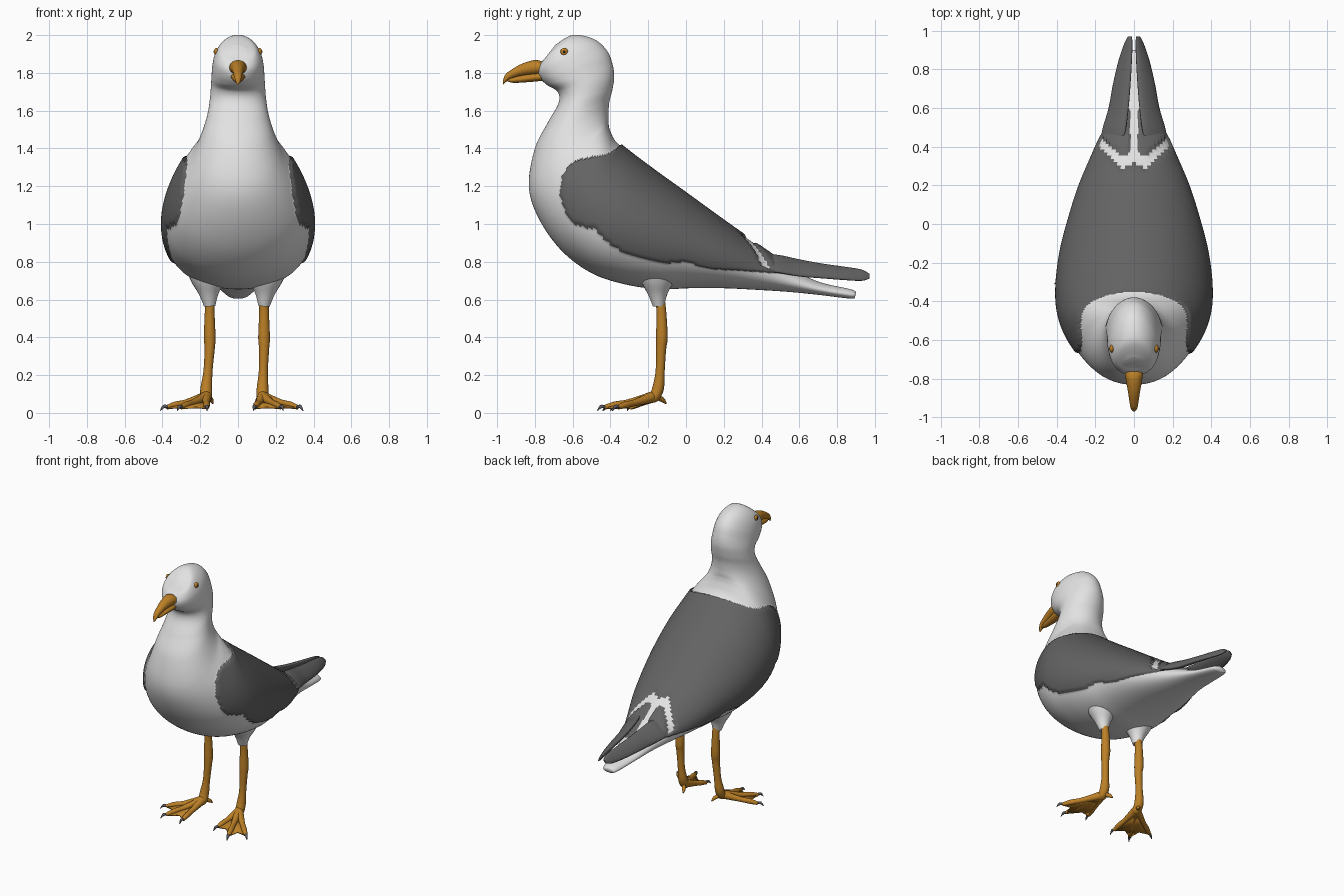
import bpy, bmesh, math
from mathutils import Vector as V
from mathutils.bvhtree import BVHTree

if "Cube" in bpy.data.objects:
    bpy.data.objects.remove(bpy.data.objects["Cube"])


def material(name, rgb):
    m = bpy.data.materials.new(name)
    m.diffuse_color = (*rgb, 1)
    m.use_nodes = True
    m.node_tree.nodes["Principled BSDF"].inputs["Base Color"].default_value = m.diffuse_color
    return m


WHITE = material("white_plumage", (0.76, 0.76, 0.76))
GREY = material("grey_plumage", (0.125, 0.125, 0.125))
ORANGE = material("orange_skin", (0.50, 0.215, 0.02))
CLAW = material("claw_grey", (0.11, 0.11, 0.12))
DARK = material("pupil_dark", (0.015, 0.012, 0.01))


def finish(bm, name, *mats, angle=50):
    bmesh.ops.recalc_face_normals(bm, faces=bm.faces)
    me = bpy.data.meshes.new(name)
    bm.to_mesh(me)
    bm.free()
    ob = bpy.data.objects.new(name, me)
    bpy.context.collection.objects.link(ob)
    for m in mats:
        me.materials.append(m)
    bpy.ops.object.select_all(action='DESELECT')
    ob.select_set(True)
    bpy.context.view_layer.objects.active = ob
    bpy.ops.object.shade_smooth_by_angle(angle=math.radians(angle))
    return ob


def spline(p0, p1, p2, p3, t):
    return 0.5 * (2 * p1 + (p2 - p0) * t + (2 * p0 - 5 * p1 + 4 * p2 - p3) * t * t
                  + (3 * p1 - p0 - 3 * p2 + p3) * t ** 3)


def loft(rings, steps=4, sides=16, sag=0.0):
    """Skin oval rings, each given by top point, bottom point and half-width vector."""
    n, dense = len(rings), []
    for i in range(n - 1):
        ids = [max(i - 1, 0), i, i + 1, min(i + 2, n - 1)]
        for s in range(steps + (i == n - 2)):
            dense.append([spline(*[rings[j][c] for j in ids], s / steps) for c in range(3)])
    bm, loops = bmesh.new(), []
    for a, b, w in dense:
        loop = []
        for k in range(sides):
            t = 2 * math.pi * k / sides
            along = math.cos(t) - sag * math.sin(t) ** 2
            loop.append(bm.verts.new((a + b) / 2 + (a - b) / 2 * along + w * math.sin(t)))
        loops.append(loop)
    for l0, l1 in zip(loops, loops[1:]):
        for k in range(sides):
            j = (k + 1) % sides
            bm.faces.new((l0[k], l0[j], l1[j], l1[k]))
    for loop in (loops[0], loops[-1]):
        c = bm.verts.new(sum((v.co for v in loop), V()) / sides)
        for k in range(sides):
            bm.faces.new((c, loop[k], loop[(k + 1) % sides]))
    return bm


def tube(name, pts, mat, steps=4, sides=12):
    d = (V(pts[-1][:3]) - V(pts[0][:3])).normalized()
    u = d.cross(V((0.3, 0, 1)) if abs(d.z) < 0.8 else V((0, 1, 0))).normalized()
    w = d.cross(u)
    rings = [(V(p[:3]) + u * p[3], V(p[:3]) - u * p[3], w * p[3]) for p in pts]
    return finish(loft(rings, steps, sides), name, mat)


def interp(table, x):
    if x <= table[0][0]:
        return table[0][1]
    for (x0, y0), (x1, y1) in zip(table, table[1:]):
        if x <= x1:
            return y0 + (y1 - y0) * (x - x0) / (x1 - x0)
    return table[-1][1]


# Folded wing outline on the body, as lower and upper height along the length
LOWER = [(-.67, 1.15), (-.64, 1.06), (-.58, .99), (-.48, .97), (-.43, .91), (-.35, .86),
         (-.2, .81), (-.1, .79), (0, .80), (.1, .765), (.3, .75), (.6, .73)]
UPPER = [(-.67, 1.15), (-.655, 1.26), (-.62, 1.31), (-.57, 1.345), (-.42, 1.37),
         (-.345, 1.42), (-.33, 3)]


def is_wing(p, nz):
    if not -.67 < p.y < .6 or not interp(LOWER, p.y) < p.z < interp(UPPER, p.y):
        return False
    s = abs(p.x)
    edge = .29 + .9 * max(s - .06, 0) + .5 * max(.06 - s, 0)
    if nz > .4 and edge < p.y < edge + .055:      # pale band across the rear
        return False
    return not (s < .02 and p.y > .32)            # pale strip between the wings


# Body, neck, head and tail: back y z, belly y z, half width
SECTIONS = [
    (.90, .640, .895, .612, .035), (.87, .655, .87, .605, .055), (.70, .695, .70, .625, .09),
    (.55, .77, .55, .64, .13), (.40, .87, .40, .65, .19), (.20, 1.01, .20, .66, .275),
    (.00, 1.155, .02, .66, .335), (-.16, 1.27, -.14, .655, .375), (-.30, 1.375, -.32, .68, .395),
    (-.37, 1.435, -.50, .74, .39), (-.40, 1.49, -.66, .86, .355), (-.41, 1.53, -.78, 1.03, .295),
    (-.41, 1.56, -.832, 1.20, .235), (-.41, 1.60, -.80, 1.40, .187), (-.405, 1.65, -.73, 1.54, .16),
    (-.39, 1.71, -.675, 1.64, .148), (-.38, 1.78, -.68, 1.70, .143), (-.39, 1.85, -.735, 1.735, .14),
    (-.42, 1.92, -.77, 1.77, .136), (-.49, 1.98, -.785, 1.81, .124), (-.60, 2.0, -.77, 1.85, .096),
    (-.69, 1.95, -.745, 1.88, .05)]
bm = loft([(V((0, a, b)), V((0, c, d)), V((w, 0, 0))) for a, b, c, d, w in SECTIONS],
          steps=12, sides=128, sag=.13)
bmesh.ops.recalc_face_normals(bm, faces=bm.faces)
bm.normal_update()
for f in bm.faces:
    f.material_index = int(is_wing(f.calc_center_median(), f.normal.z))
raised = [(v, v.normal.copy()) for v in bm.verts if all(f.material_index for f in v.link_faces)]
for v, nrm in raised:                             # wings stand slightly proud
    v.co += nrm * .012
tree = BVHTree.FromBMesh(bm)
finish(bm, "body", WHITE, GREY, angle=80)

# Wing tips: y, inner x, top z, outer x, bottom z, half thickness
TIPS = [(.40, .07, .83, .17, .75, .012), (.48, .045, .835, .165, .745, .02),
        (.60, .03, .81, .130, .725, .022), (.72, .02, .788, .108, .715, .02),
        (.84, .013, .772, .08, .705, .017), (.93, .01, .758, .05, .70, .012),
        (.972, .012, .735, .03, .712, .005)]
for side, tag in ((1, "right"), (-1, "left")):
    rings = []
    for y, xi, zt, xo, zb, th in TIPS:
        a, b = V((side * xi, y, zt)), V((side * xo, y, zb))
        rings.append((a, b, (a - b).cross(V((0, 1, 0))).normalized() * th))
    finish(loft(rings, 6, 24), tag + "_wing_tip", GREY)

# Bill halves: y, top z, bottom z, half width
UPPER_BILL = [(-.70, 1.84, 1.79, .045), (-.755, 1.858, 1.79, .048), (-.80, 1.868, 1.79, .043),
              (-.87, 1.848, 1.785, .031), (-.93, 1.813, 1.768, .022), (-.957, 1.79, 1.748, .016),
              (-.97, 1.757, 1.735, .006)]
LOWER_BILL = [(-.70, 1.80, 1.765, .038), (-.79, 1.80, 1.755, .036), (-.88, 1.785, 1.748, .025),
              (-.92, 1.775, 1.748, .018), (-.945, 1.768, 1.755, .008)]
for name, prof in (("upper_bill", UPPER_BILL), ("lower_bill", LOWER_BILL)):
    finish(loft([(V((0, y, t)), V((0, y, b)), V((w, 0, 0))) for y, t, b, w in prof], 5, 20),
           name, ORANGE)


def ball(name, loc, scale, mat):
    b = bmesh.new()
    bmesh.ops.create_uvsphere(b, u_segments=20, v_segments=12, radius=1)
    bmesh.ops.scale(b, vec=scale, verts=b.verts)
    bmesh.ops.translate(b, vec=loc, verts=b.verts)
    finish(b, name, mat)


# Legs and feet; each foot has its own toe spread (outer, middle, inner tip)
FEET = {1: ("right", .138, .13, [(.315, -.36), (.225, -.43), (.09, -.36)]),
        -1: ("left", -.15, -.168, [(-.375, -.29), (-.30, -.40), (-.165, -.40)])}
for side, (tag, top, ank, tips) in FEET.items():
    # Eye pressed into the side of the head
    hit = tree.ray_cast(V((side, -.645, 1.912)), V((-side, 0, 0)))[0]
    x = hit.x if hit else side * .1
    ball(tag + "_eye", (x, -.645, 1.912), (.012, .02, .02), ORANGE)
    ball(tag + "_pupil", (x + side * .009, -.645, 1.912), (.005, .008, .008), DARK)

    thigh = tube(tag + "_thigh", [(top + side * .01, -.15, .79, .125), (top + side * .008, -.15, .70, .09),
                                  (top + side * .005, -.15, .63, .052), (top, -.145, .565, .03)], WHITE, 5, 24)
    tube(tag + "_leg", [(top, -.14, .62, .026), (top, -.13, .53, .026), (top, -.128, .40, .031),
                        (top, -.132, .34, .027), (top * .5 + ank * .5, -.137, .22, .024),
                        (ank, -.148, .13, .031), (ank, -.17, .075, .03), (ank, -.18, .055, .015)], ORANGE, 5, 16)
    heel = V((ank, -.175, .085))
    ends = []
    for (tx, ty), part in zip(tips, ("outer", "middle", "inner")):
        tip = V((tx, ty, .03))
        ends.append(tip)
        m = heel.lerp(tip, .5)
        k = heel.lerp(tip, .78)
        tube(f"{tag}_{part}_toe", [(*heel, .03), (m.x, m.y, .055, .018), (k.x, k.y, .043, .018),
                                   (*tip, .012)], ORANGE)
        d = (tip - heel)
        d.z = 0
        c = tip + d.normalized() * .022
        e = tip + d.normalized() * .042
        tube(f"{tag}_{part}_claw", [(tip.x, tip.y, .032, .012), (c.x, c.y, .033, .009),
                                    (e.x, e.y, .012, .002)], CLAW, 3, 8)
    # Small hind toe
    tube(tag + "_hind_toe", [(ank, -.16, .085, .016), (ank - side * .025, -.125, .07, .013),
                             (ank - side * .035, -.105, .05, .004)], ORANGE, 3, 8)
    # Web with a scooped front edge between the toes
    b = bmesh.new()
    h = b.verts.new(heel - V((0, 0, .02)))
    tv = [b.verts.new(t - V((0, 0, .004))) for t in ends]
    for p, q in ((0, 1), (1, 2)):
        scoop = heel.lerp((ends[p] + ends[q]) / 2, .82)
        scoop.z = .03
        mv = b.verts.new(scoop)
        b.faces.new((h, tv[p], mv))
        b.faces.new((h, mv, tv[q]))
    web = finish(b, tag + "_web", ORANGE)
    mod = web.modifiers.new("thickness", 'SOLIDIFY')
    mod.thickness = .012
    mod.offset = 0
